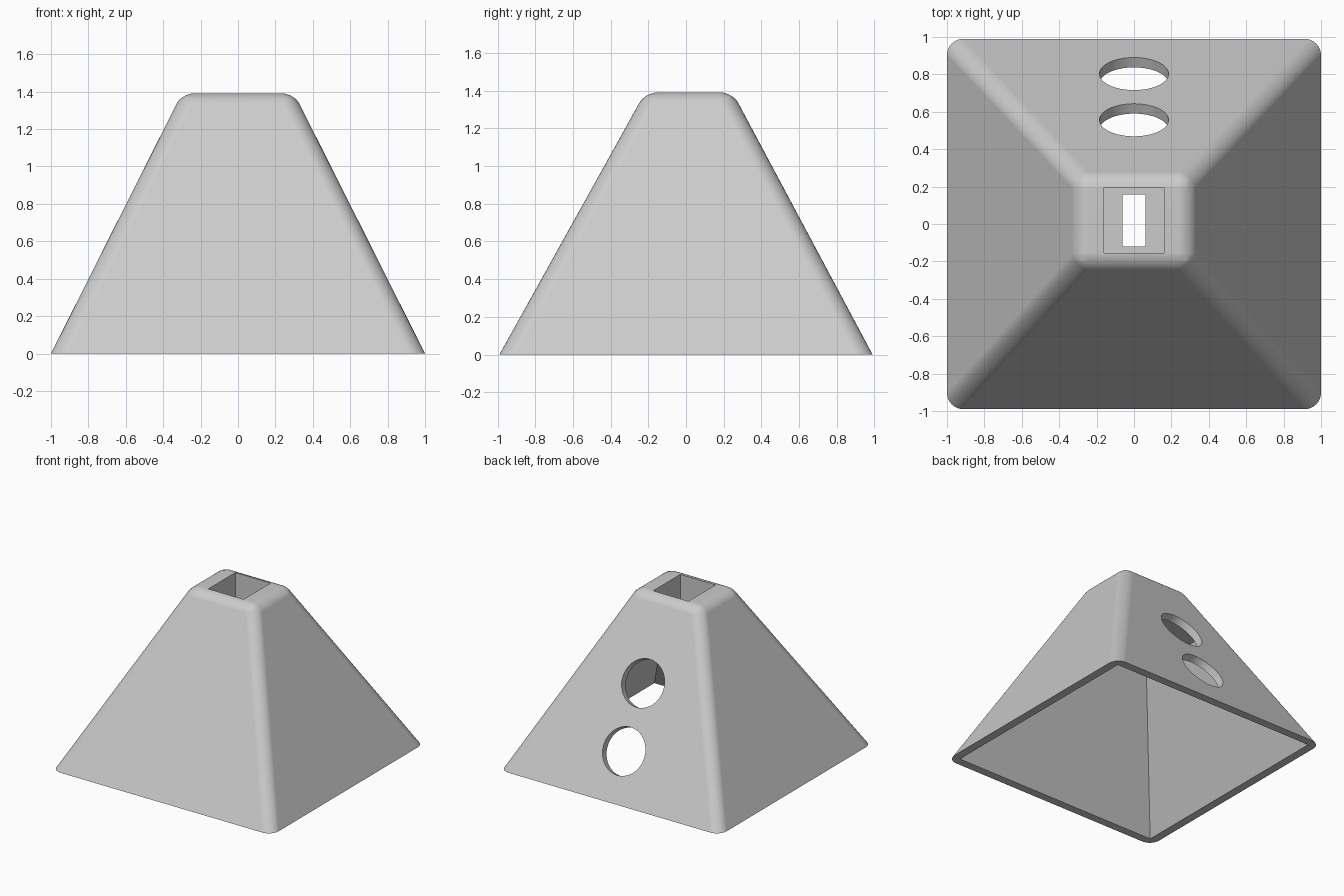
import bpy
import bmesh
import math
from mathutils import Vector

old = bpy.data.objects.get("Cube")
if old:
    bpy.data.objects.remove(old, do_unlink=True)

HEIGHT = 1.39
BASE_X, BASE_Y = 1.0, 0.99
SLOPE_X, SLOPE_FRONT, SLOPE_BACK = 0.503, 0.556, 0.534   # inward run per unit of rise
WALL = 0.068                                             # wall measured level
ROOF, POCKET_FLOOR = 1.02, 1.08

grey = bpy.data.materials.new("light grey")
grey.use_nodes = True
colour = (0.6, 0.6, 0.6, 1)
grey.diffuse_color = colour
grey.node_tree.nodes["Principled BSDF"].inputs["Base Color"].default_value = colour


def add_object(name, bm):
    bmesh.ops.recalc_face_normals(bm, faces=bm.faces)
    mesh = bpy.data.meshes.new(name)
    bm.to_mesh(mesh)
    bm.free()
    obj = bpy.data.objects.new(name, mesh)
    bpy.context.collection.objects.link(obj)
    mesh.materials.append(grey)
    return obj


def frustum(name, low, high, inset=0.0):
    """Tapered block between two heights, following the outer slopes."""
    bm = bmesh.new()
    rings = []
    for z in (low, high):
        x = BASE_X - inset - SLOPE_X * z
        front = -(BASE_Y - inset - SLOPE_FRONT * z)
        back = BASE_Y - inset - SLOPE_BACK * z
        rings.append([bm.verts.new((px, py, z)) for px, py in
                      ((-x, front), (x, front), (x, back), (-x, back))])
    bottom, top = rings
    bm.faces.new(bottom)
    bm.faces.new(top)
    for i in range(4):
        j = (i + 1) % 4
        bm.faces.new((bottom[i], bottom[j], top[j], top[i]))
    return add_object(name, bm)


def box(name, low, high):
    bm = bmesh.new()
    bmesh.ops.create_cube(bm, size=1)
    low, high = Vector(low), Vector(high)
    for v in bm.verts:
        v.co = (low + high) / 2 + v.co * (high - low)
    return add_object(name, bm)


def round_cutter(name, y):
    """Cylinder square to the back wall."""
    bm = bmesh.new()
    bmesh.ops.create_cone(bm, cap_ends=True, segments=64, radius1=0.185,
                          radius2=0.185, depth=0.3)
    obj = add_object(name, bm)
    normal = Vector((0, 1, SLOPE_BACK))
    obj.rotation_euler = normal.to_track_quat("Z", "Y").to_euler()
    obj.location = (0, y, (BASE_Y - y) / SLOPE_BACK)
    return obj


# Outer shell with rounded corner and top edges
body = frustum("hollow_pyramid_body", 0, HEIGHT)
weights = body.data.attributes.new("bevel_weight_edge", "FLOAT", "EDGE")
for edge in body.data.edges:
    heights = [body.data.vertices[v].co.z for v in edge.vertices]
    if min(heights) > 1:
        weights.data[edge.index].value = 0.78
    elif max(heights) > 1:
        weights.data[edge.index].value = 1.0
bevel = body.modifiers.new("rounded_edges", "BEVEL")
bevel.limit_method = "WEIGHT"
bevel.width = 0.08
bevel.segments = 8

# Cavity, top pocket, slot through its floor, two round holes in the back
cutters = [
    frustum("cavity_cutter", -0.1, ROOF, WALL),
    box("pocket_cutter", (-0.16, -0.155, POCKET_FLOOR), (0.16, 0.195, 1.6)),
    box("slot_cutter", (-0.062, -0.12, ROOF - 0.1), (0.062, 0.158, POCKET_FLOOR + 0.1)),
    round_cutter("lower_hole_cutter", 0.803),
    round_cutter("upper_hole_cutter", 0.556),
]
for cutter in cutters:
    cutter.hide_render = True
    cut = body.modifiers.new(cutter.name, "BOOLEAN")
    cut.operation = "DIFFERENCE"
    cut.solver = "EXACT"
    cut.object = cutter

# Apply the cuts, then shade smooth with flat walls kept flat
bpy.ops.object.select_all(action="DESELECT")
body.select_set(True)
bpy.context.view_layer.objects.active = body
for name in [m.name for m in body.modifiers]:
    bpy.ops.object.modifier_apply(modifier=name)
for cutter in cutters:
    bpy.data.objects.remove(cutter, do_unlink=True)
bpy.ops.object.shade_smooth_by_angle(angle=math.radians(30))
normals = body.modifiers.new("flat_wall_normals", "WEIGHTED_NORMAL")
normals.keep_sharp = True
